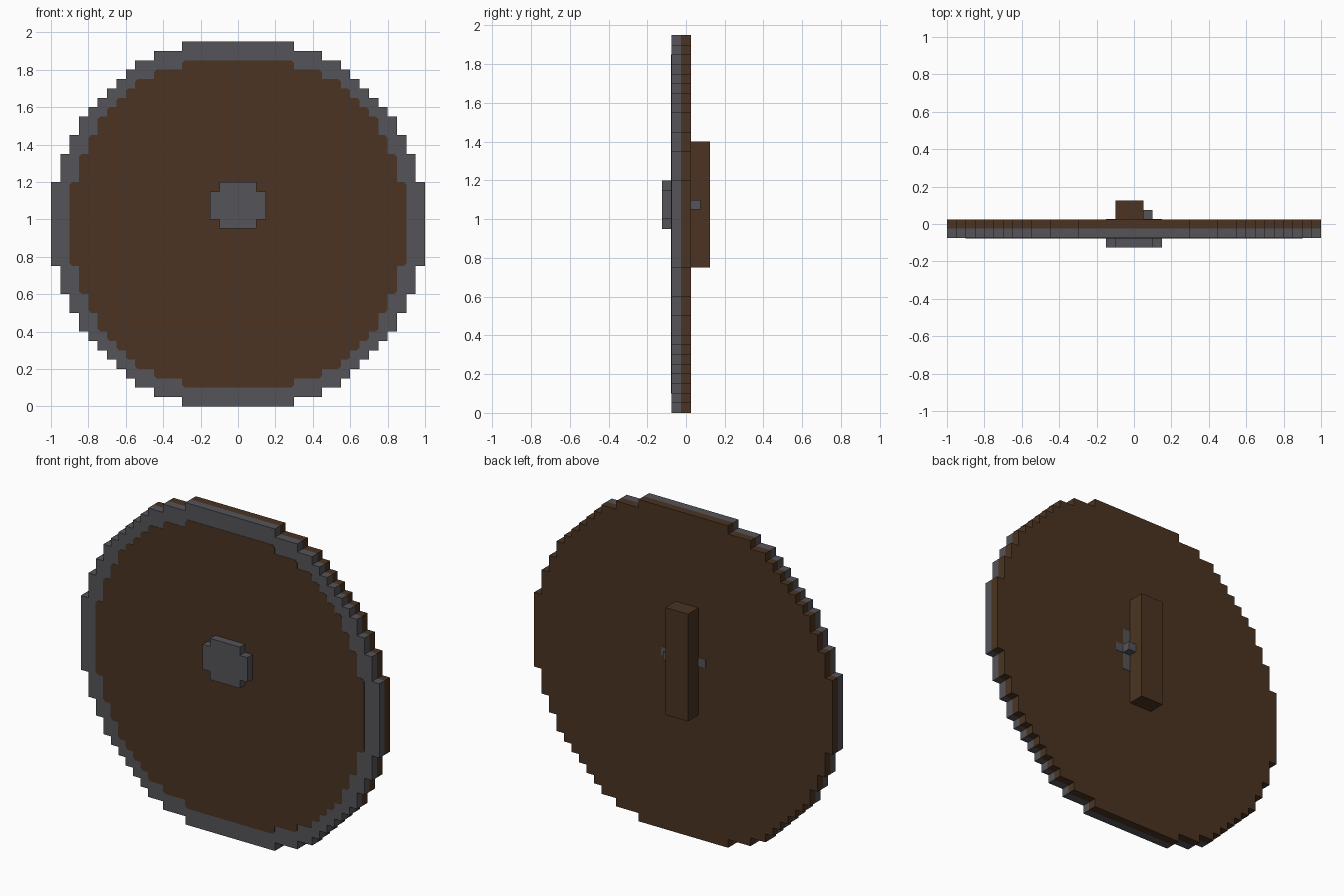
import bpy
import bmesh

cube = bpy.data.objects.get("Cube")
if cube:
    bpy.data.objects.remove(cube, do_unlink=True)


def make_material(name, colour):
    mat = bpy.data.materials.new(name)
    mat.use_nodes = True
    mat.diffuse_color = colour
    mat.node_tree.nodes["Principled BSDF"].inputs["Base Color"].default_value = colour
    return mat


wood = make_material("dark wood", (0.069, 0.034, 0.016, 1))
iron = make_material("grey iron", (0.089, 0.087, 0.098, 1))


def stepped_outline(corners, cut=0.0):
    """Mirror a quarter staircase, given by its outer corners, into a full loop."""
    quarter = []
    for i, (x, z) in enumerate(corners):
        if i:
            quarter.append((x, corners[i - 1][1]))
        quarter += [(x, z - cut), (x - cut, z)] if cut else [(x, z)]
    half = quarter + [(-x, z) for x, z in reversed(quarter)]
    return half + [(-x, -z) for x, z in half]


def slab(name, outline, centre_x, centre_z, front, back, mat):
    """Extrude an outline in the xz plane from y = front to y = back."""
    bm = bmesh.new()
    face = bm.faces.new([bm.verts.new((centre_x + x, front, centre_z + z))
                         for x, z in outline])
    grown = bmesh.ops.extrude_face_region(bm, geom=[face], use_keep_orig=True)
    moved = [v for v in grown["geom"] if isinstance(v, bmesh.types.BMVert)]
    bmesh.ops.translate(bm, verts=moved, vec=(0, back - front, 0))
    bmesh.ops.recalc_face_normals(bm, faces=bm.faces)
    mesh = bpy.data.meshes.new(name)
    bm.to_mesh(mesh)
    bm.free()
    mesh.materials.append(mat)
    obj = bpy.data.objects.new(name, mesh)
    bpy.context.collection.objects.link(obj)
    return obj


# Staircase corners of the round board and of its rim's inner edge
widths = [1, .95, .9, .85, .8, .75, .7, .65, .6, .55, .45, .3]
heights = [.225, .375, .475] + [.575 + .05 * i for i in range(9)]
board = list(zip(widths, heights))
inner_widths = [w - .1 for w in widths[:8]] + widths[-2:]
inner_heights = heights[:8] + [.825, .875]
panel = list(zip(inner_widths, inner_heights))
mid_z = 0.975

# Board: iron rim layer in front, wooden layer behind
slab("iron_rim", stepped_outline(board), 0, mid_z, -.075, -.025, iron)
slab("wood_board", stepped_outline(board), 0, mid_z, -.025, .025, wood)
slab("front_panel", stepped_outline(panel, .015), 0, mid_z, -.077, -.075, wood)

# Boss in front and its fixing plate behind
boss_z = 1.075
slab("front_boss", stepped_outline([(.15, .075), (.1, .125)]), 0, boss_z,
     -.125, -.075, iron)
slab("back_plate", stepped_outline([(.15, .025), (.1, .125)]), 0, boss_z,
     .025, .027, iron)

# Grip and the stud beside it
slab("grip", stepped_outline([(.075, .325)]), -.025, boss_z, .025, .125, wood)
slab("grip_stud", stepped_outline([(.025, .025)]), .075, boss_z, .025, .075, iron)
